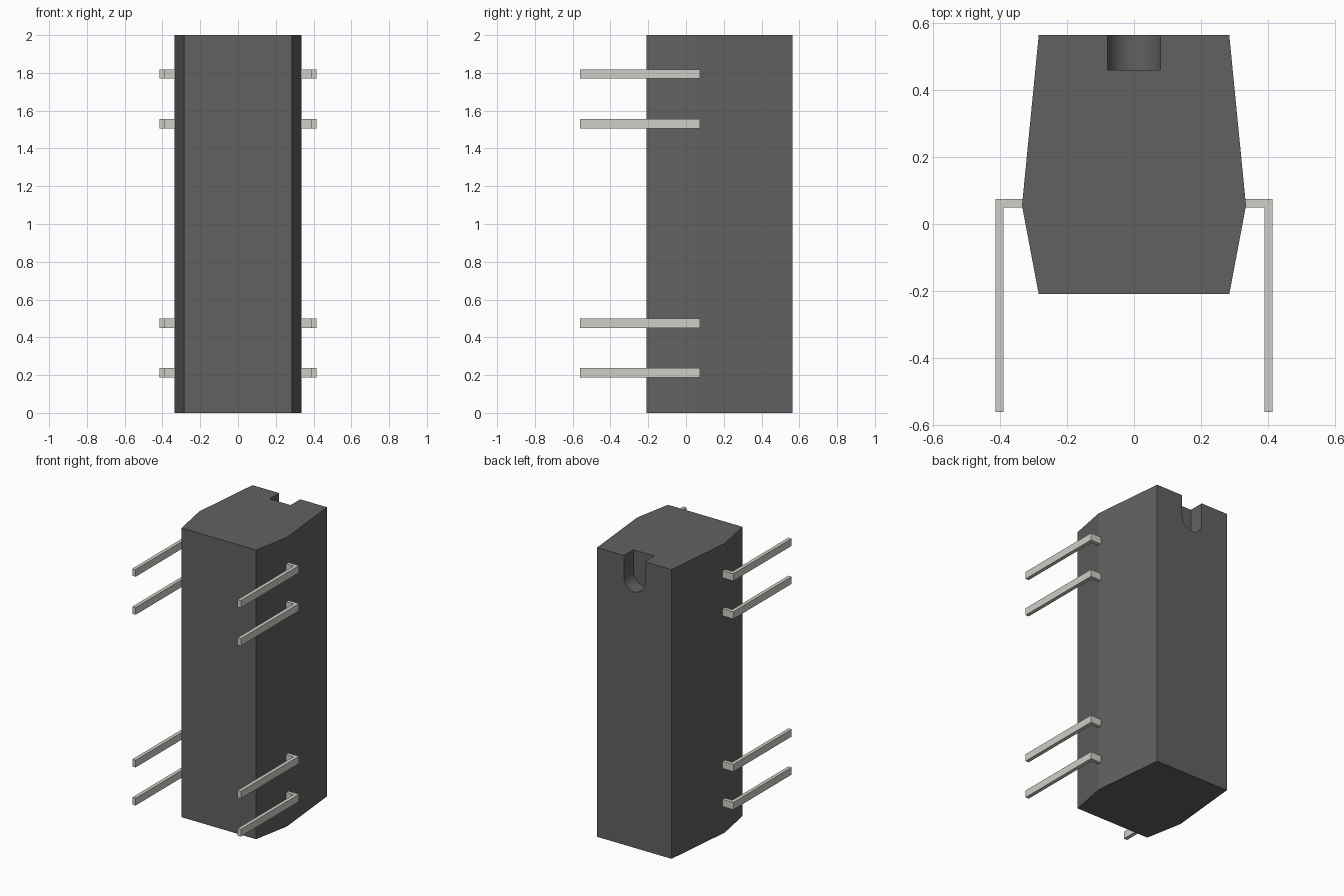
import bpy, bmesh, math
from mathutils import Vector

if "Cube" in bpy.data.objects:
    bpy.data.objects.remove(bpy.data.objects["Cube"])


def prism(name, profile, direction):
    """Extrude a closed 3D outline along a direction into a solid object."""
    bm = bmesh.new()
    face = bm.faces.new([bm.verts.new(p) for p in profile])
    new = bmesh.ops.extrude_face_region(bm, geom=[face])["geom"]
    bmesh.ops.translate(bm, vec=Vector(direction),
                        verts=[g for g in new if isinstance(g, bmesh.types.BMVert)])
    bmesh.ops.recalc_face_normals(bm, faces=bm.faces)
    mesh = bpy.data.meshes.new(name)
    bm.to_mesh(mesh)
    bm.free()
    obj = bpy.data.objects.new(name, mesh)
    bpy.context.collection.objects.link(obj)
    return obj


def material(name, color):
    mat = bpy.data.materials.new(name)
    mat.diffuse_color = color
    mat.use_nodes = True
    mat.node_tree.nodes["Principled BSDF"].inputs["Base Color"].default_value = mat.diffuse_color
    return mat


plastic = material("dark_plastic", (0.12, 0.12, 0.12, 1))
metal = material("pin_metal", (0.62, 0.62, 0.57, 1))

# Package body: six-sided section with drafted sides
half = [(0.285, -0.21), (0.335, 0.055), (0.285, 0.565)]
section = half + [(-x, y) for x, y in reversed(half)]
body = prism("package_body", [(x, y, 0) for x, y in section], (0, 0, 2))
body.data.materials.append(plastic)

# Orientation notch: round-bottomed slot cut into the back at the top end
R, CZ, STEPS = 0.08, 1.85, 20
slot = [(R, 0.46, 2.1), (-R, 0.46, 2.1)]
for i in range(STEPS + 1):
    a = math.pi + math.pi * i / STEPS
    slot.append((R * math.cos(a), 0.46, CZ + R * math.sin(a)))
cutter = prism("notch_cutter", slot, (0, 0.2, 0))
cutter.data.materials.append(plastic)
cutter.hide_render = True

cut = body.modifiers.new("notch", "BOOLEAN")
cut.operation, cut.solver, cut.object = "DIFFERENCE", "EXACT", cutter
bpy.context.view_layer.objects.active = body
body.select_set(True)
bpy.ops.object.modifier_apply(modifier=cut.name)
bpy.data.objects.remove(cutter)
bpy.ops.object.shade_smooth_by_angle(angle=math.radians(12))

# Bent pins: L-shaped, four along each side
L = [(0.325, 0.05), (0.39, 0.05), (0.39, -0.562),
     (0.415, -0.562), (0.415, 0.075), (0.325, 0.075)]
PIN_H = 0.05
for z in (0.212, 0.475, 1.531, 1.794):
    for side, label in ((1, "right"), (-1, "left")):
        pin = prism(f"pin_{label}", [(side * x, y, z - PIN_H / 2) for x, y in L],
                    (0, 0, PIN_H))
        pin.data.materials.append(metal)
